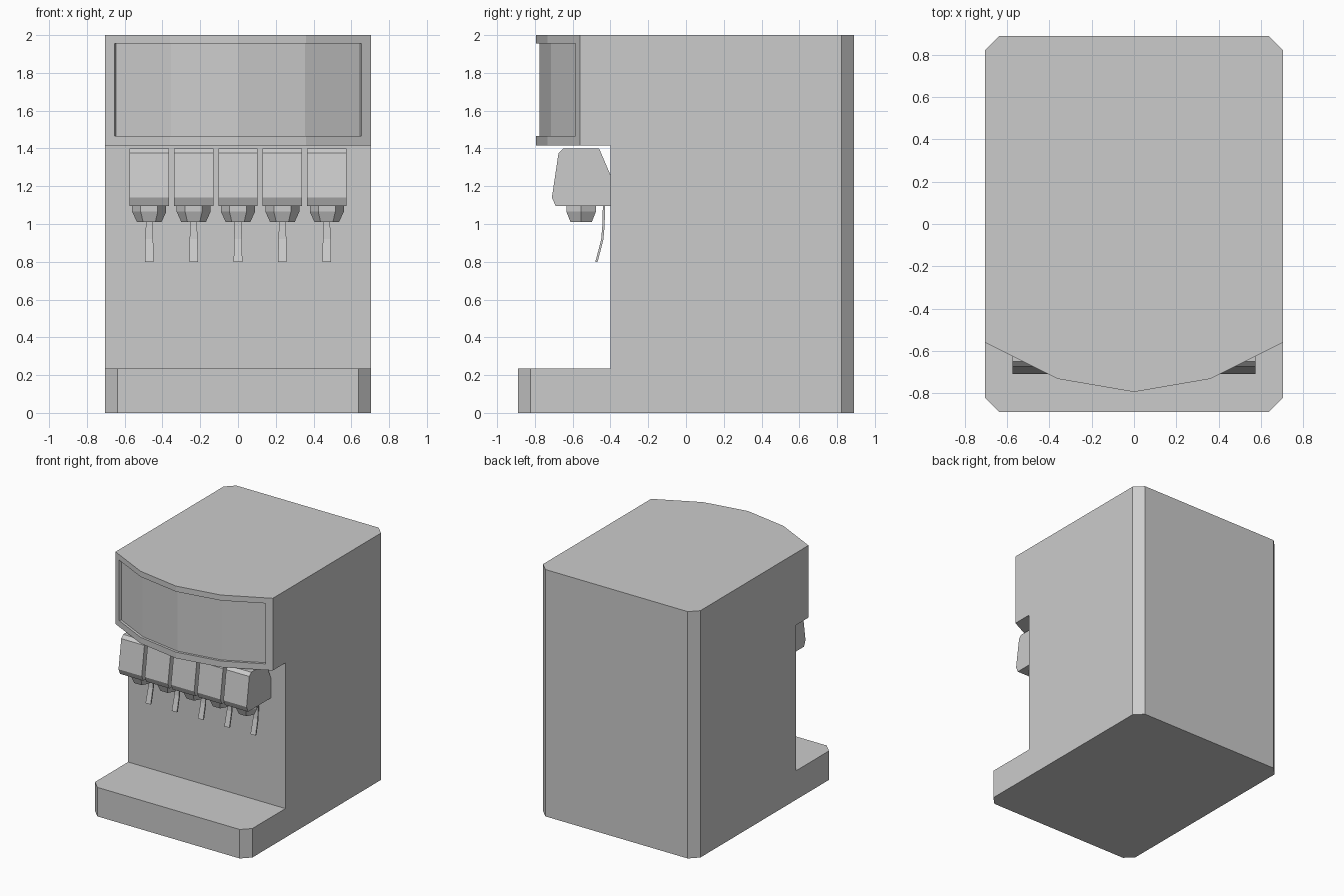
import bpy
import bmesh
from math import cos, sin, pi
from mathutils import Vector

cube = bpy.data.objects.get("Cube")
if cube:
    bpy.data.objects.remove(cube, do_unlink=True)

# One plain grey for every part
GREY = (0.6, 0.6, 0.6, 1.0)
grey = bpy.data.materials.new("grey_casing")
grey.use_nodes = True
grey.diffuse_color = GREY
grey.node_tree.nodes["Principled BSDF"].inputs["Base Color"].default_value = GREY


def loft(name, rings):
    """Join closed rings of points into a capped solid."""
    bm = bmesh.new()
    loops = [[bm.verts.new(p) for p in ring] for ring in rings]
    for a, b in zip(loops, loops[1:]):
        for i in range(len(a)):
            j = (i + 1) % len(a)
            bm.faces.new((a[i], a[j], b[j], b[i]))
    bm.faces.new(loops[0][::-1])
    bm.faces.new(loops[-1])
    bmesh.ops.recalc_face_normals(bm, faces=bm.faces)
    mesh = bpy.data.meshes.new(name)
    bm.to_mesh(mesh)
    bm.free()
    mesh.materials.append(grey)
    obj = bpy.data.objects.new(name, mesh)
    bpy.context.collection.objects.link(obj)
    return obj


def upright(name, outline, low, high):
    return loft(name, [[(x, y, z) for x, y in outline] for z in (low, high)])


def cut(obj, cutter):
    cutter.hide_render = True
    mod = obj.modifiers.new("cut", "BOOLEAN")
    mod.operation = "DIFFERENCE"
    mod.solver = "EXACT"
    mod.object = cutter
    bpy.context.view_layer.objects.active = obj
    bpy.ops.object.modifier_apply(modifier=mod.name)
    bpy.data.objects.remove(cutter, do_unlink=True)


def mirrored(half):
    """Complete a left-to-right line whose last point lies on x = 0."""
    return half + [(-x, y) for x, y in half[-2::-1]]


def offset(line, distance):
    """Shift an open line towards its front along the corner normals."""
    pts = [Vector(p) for p in line]
    result = []
    for i, p in enumerate(pts):
        along = pts[min(i + 1, len(pts) - 1)] - pts[max(i - 1, 0)]
        normal = Vector((along.y, -along.x)).normalized()
        result.append(tuple(p + normal * distance))
    return result


# Casing: chamfered block with the alcove and the bowed head cut out
W, D, C = 0.705, 0.89, 0.067
casing = upright("casing", [(-W + C, -D), (W - C, -D), (W, -D + C), (W, D - C),
                            (W - C, D), (-W + C, D), (-W, D - C), (-W, -D + C)], 0, 2)
cut(casing, upright("alcove_cutter", [(-1, -1.2), (1, -1.2), (1, -0.4), (-1, -0.4)],
                    0.235, 1.415))
bow = mirrored([(-0.9, -0.464), (-0.36, -0.733), (0, -0.795)])
cut(casing, upright("head_cutter", bow + [(0.9, -1.2), (-0.9, -1.2)], 1.35, 2.1))

# Shallow recess for the sign panel
sign = mirrored([(-0.655, -0.586), (-0.36, -0.733), (0, -0.795)])
cut(casing, upright("sign_cutter", offset(sign, -0.02) + offset(sign, 0.05)[::-1],
                    1.465, 1.955))

# Row of five taps: housing, hexagonal nozzle and bent lever
HOUSING = [(-0.4, 1.095), (-0.69, 1.095), (-0.71, 1.14), (-0.675, 1.375),
           (-0.65, 1.4), (-0.46, 1.4), (-0.4, 1.26)]
NOZZLE = [(1.1, 0.09), (1.065, 0.09), (1.01, 0.065)]
LEVER = [(-0.434, 1.1, 0.018), (-0.437, 0.99, 0.018), (-0.443, 0.92, 0.021),
         (-0.458, 0.86, 0.022), (-0.474, 0.8, 0.023)]

for i in range(5):
    cx = (i - 2) * 0.235
    n = i + 1
    loft(f"tap_housing_{n}", [[(cx + s * 0.104, y, z) for y, z in HOUSING]
                              for s in (-1, 1)])
    loft(f"tap_nozzle_{n}", [[(cx + r * cos(k * pi / 3), -0.555 + r * sin(k * pi / 3), z)
                              for k in range(6)] for z, r in NOZZLE])
    loft(f"tap_lever_{n}", [[(cx - w, y - 0.006, z), (cx + w, y - 0.006, z),
                             (cx + w, y + 0.006, z), (cx - w, y + 0.006, z)]
                            for y, z, w in LEVER])
